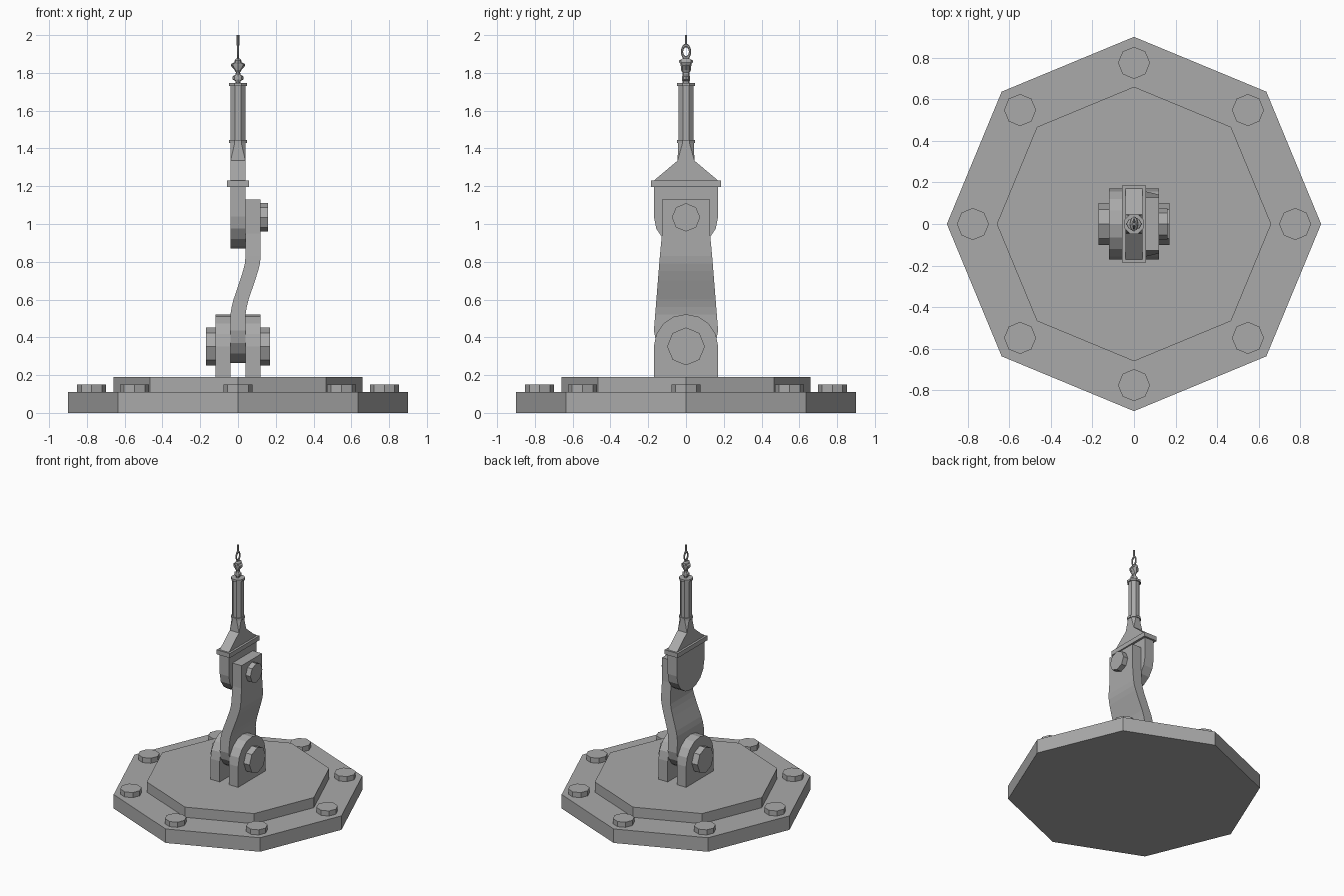
import bpy, bmesh, math
from mathutils import Matrix

if "Cube" in bpy.data.objects:
    bpy.data.objects.remove(bpy.data.objects["Cube"])

grey = bpy.data.materials.new("cast_grey")
grey.diffuse_color = (0.40, 0.40, 0.40, 1)
grey.use_nodes = True
grey.node_tree.nodes["Principled BSDF"].inputs["Base Color"].default_value = grey.diffuse_color


def make(name, bm):
    """Turn a bmesh into a flat-shaded object."""
    bmesh.ops.remove_doubles(bm, verts=bm.verts, dist=0.0005)
    bmesh.ops.recalc_face_normals(bm, faces=bm.faces)
    me = bpy.data.meshes.new(name)
    bm.to_mesh(me)
    bm.free()
    me.materials.append(grey)
    ob = bpy.data.objects.new(name, me)
    bpy.context.collection.objects.link(ob)
    return ob


def skin(name, rings):
    """Skin closed rings of equal point count and cap both ends."""
    bm = bmesh.new()
    rows = [[bm.verts.new(p) for p in r] for r in rings]
    n = len(rows[0])
    for a, b in zip(rows, rows[1:]):
        for i in range(n):
            j = (i + 1) % n
            bm.faces.new((a[i], a[j], b[j], b[i]))
    bm.faces.new(rows[0])
    bm.faces.new(rows[-1])
    return make(name, bm)


def slab(name, rows):
    """Skin flat rectangles given as (z, x0, x1, half width in y)."""
    return skin(name, [[(a, -h, z), (b, -h, z), (b, h, z), (a, h, z)]
                       for z, a, b, h in rows])


def turned(name, rows, sides=8, turn=0.0):
    """Skin elliptical sections given as (z, rx, ry)."""
    ang = [turn + 2 * math.pi * i / sides for i in range(sides)]
    return skin(name, [[(rx * math.cos(t), ry * math.sin(t), z) for t in ang]
                       for z, rx, ry in rows])


def bolt(name, r, depth, loc, axis="z", turn=0.0):
    ob = turned(name, [(0, r, r), (depth, r, r)], turn=turn)
    if axis == "x":
        ob.data.transform(Matrix.Rotation(math.pi / 2, 4, "Y"))
    ob.location = loc
    return ob


def arc(r, zc, x0, x1, up, steps=8):
    """Half-round slab end, ordered from lowest to highest z."""
    rows = []
    for k in range(steps // 2 + 1):
        t = math.pi * k / steps
        rows.append((zc + up * r * math.sin(t), x0, x1, max(r * math.cos(t), 1e-5)))
    return rows if up > 0 else rows[::-1]


# Octagonal two-step base
turned("base_plate", [(0, .9, .9), (.11, .9, .9)])
turned("base_step", [(.11, .66, .66), (.19, .66, .66)])
for i in range(8):
    t = i * math.pi / 4
    bolt("base_bolt", .077, .04, (.775 * math.cos(t), .775 * math.sin(t), .11))

# Two upright lugs with a pin head on each outer side
for s in (-1, 1):
    x0, x1 = sorted((s * .04, s * .12))
    slab("base_lug", [(.19, x0, x1, .17)] + arc(.17, .352, x0, x1, 1))
    bolt("lug_pin_head", .1, .05, (.12 if s > 0 else -.17, 0, .352), "x")

# Cranked link arm: round foot, S-bend, straight upper end
arm = arc(.17, .435, -.04, .04, -1)
bend = [(.52, 0), (.56, .006), (.60, .016), (.70, .050), (.75, .066),
        (.79, .076), (.83, .08), (.95, .08), (1.13, .08)]
for z, dx in bend:
    h = .17 - (z - .435) * .08 if z < .95 else .127
    arm.append((z, dx - .04, dx + .04, h))
slab("link_arm", arm)
bolt("arm_pin_head", .075, .04, (.12, 0, 1.035), "x")

# Round-bottomed socket with flange and shoulders
slab("socket_body", arc(.17, 1.04, -.04, .04, -1) + [(1.195, -.04, .04, .17)])
slab("socket_flange", [(1.195, -.057, .057, .184), (1.23, -.057, .057, .184)])
slab("socket_shoulder", [(1.23, -.04, .04, .17), (1.335, -.04, .04, .045)])


# Neck changing from square to octagon
def chamfered(z, a, b, c):
    return [(a, -b + c, z), (a, b - c, z), (a - c, b, z), (-a + c, b, z),
            (-a, b - c, z), (-a, -b + c, z), (-a + c, -b, z), (a - c, -b, z)]


skin("neck", [chamfered(1.335, .04, .045, .0006), chamfered(1.43, .04, .041, .023)])

# Octagonal shaft with end collars
e = math.pi / 8
turned("shaft", [(1.43, .042, .042), (1.74, .042, .042)], turn=e)
for z in (1.428, 1.73):
    turned("shaft_collar", [(z, .051, .051), (z + .016, .051, .051)], turn=e)

# Small swivel, crossed link and wire eye at the tip
turned("swivel", [(1.745, .012, .018), (1.757, .014, .02), (1.764, .028, .02),
                  (1.782, .028, .02), (1.79, .014, .018), (1.806, .01, .02)])
turned("tip_link", [(1.80, .010, .018), (1.815, .018, .026), (1.838, .038, .028),
                    (1.848, .036, .03), (1.855, .02, .036), (1.866, .018, .036),
                    (1.875, .01, .02)])
bpy.ops.mesh.primitive_torus_add(major_segments=16, minor_segments=6,
                                 major_radius=.021, minor_radius=.006)
eye = bpy.context.object
eye.name = "wire_eye"
eye.data.transform(Matrix.Rotation(math.pi / 2, 4, "Y"))
eye.data.transform(Matrix.Diagonal((1, 1, 1.6, 1)))
eye.location = (0, 0, 1.912)
eye.data.materials.append(grey)
turned("tip_wire", [(1.945, .007, .007), (2.0, .007, .007)], sides=6)
